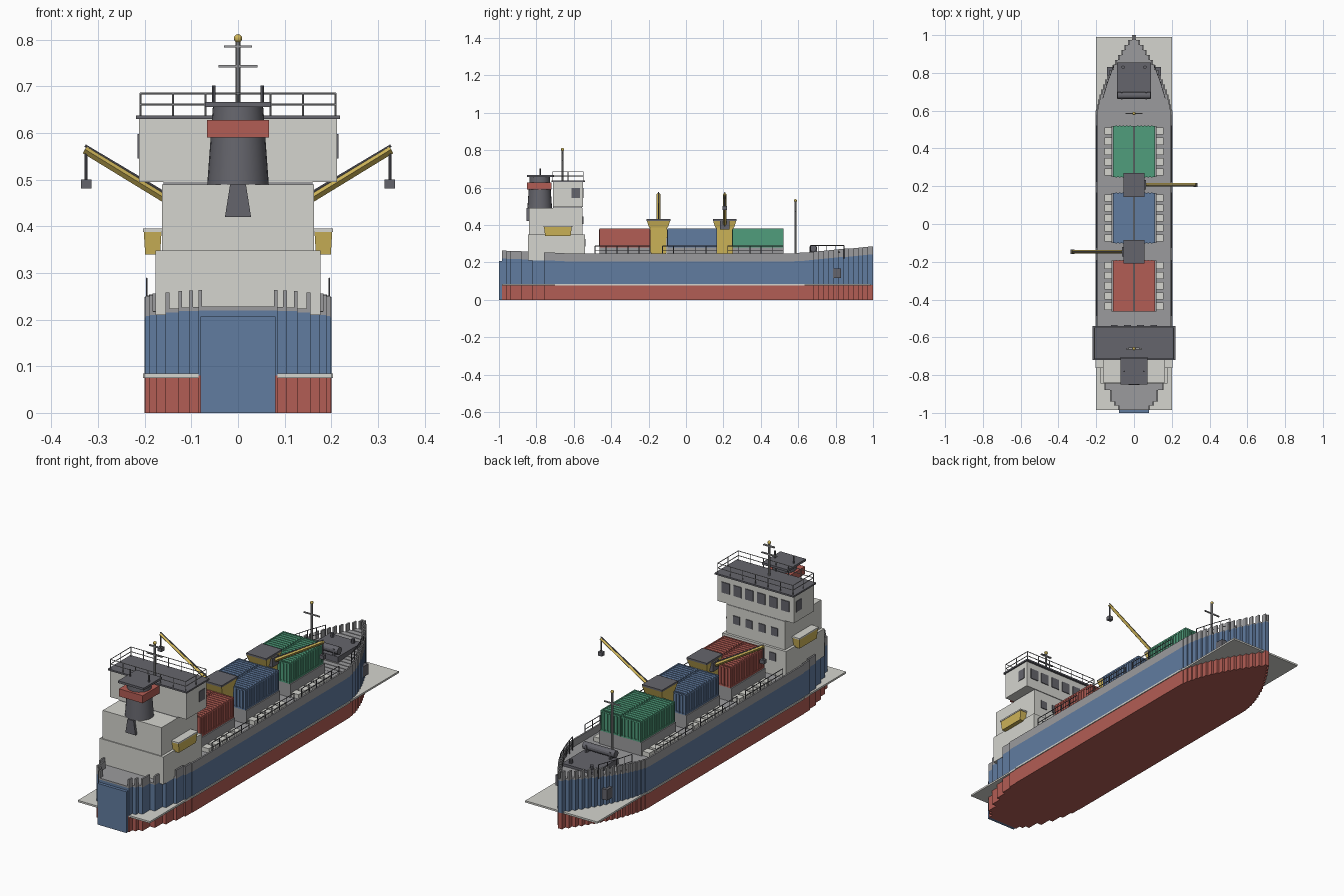
import bpy, bmesh
from mathutils import Vector, Matrix

if "Cube" in bpy.data.objects:
    bpy.data.objects.remove(bpy.data.objects["Cube"])


def paint(name, r, g, b):
    m = bpy.data.materials.new(name)
    m.use_nodes = True
    m.diffuse_color = (r, g, b, 1)
    m.node_tree.nodes["Principled BSDF"].inputs["Base Color"].default_value = (r, g, b, 1)
    return m


WHITE = paint("off white", .66, .66, .62)
BLUE = paint("hull blue", .12, .2, .35)
RED = paint("rust red", .45, .11, .09)
GREEN = paint("container green", .08, .34, .2)
YELLOW = paint("crane yellow", .62, .46, .1)
GREY = paint("deck grey", .33, .33, .34)
DARK = paint("dark grey", .13, .13, .15)


# One object made of boxes (x0, x1, y0, y1, z0, z1), rods (p, q, r) and cones
def part(name, mat, boxes=(), rods=(), sides=8):
    bm = bmesh.new()
    for x0, x1, y0, y1, z0, z1 in boxes:
        mx = Matrix.Translation(((x0 + x1) / 2, (y0 + y1) / 2, (z0 + z1) / 2))
        mx = mx @ Matrix.Diagonal((abs(x1 - x0), y1 - y0, z1 - z0, 1))
        bmesh.ops.create_cube(bm, size=1, matrix=mx)
    for rod in rods:
        p, q, r = Vector(rod[0]), Vector(rod[1]), rod[2]
        top = rod[3] if len(rod) > 3 else r
        turn = (q - p).to_track_quat('Z', 'Y').to_matrix().to_4x4()
        bmesh.ops.create_cone(bm, cap_ends=True, segments=sides, radius1=r, radius2=top,
                              depth=(q - p).length, matrix=Matrix.Translation((p + q) / 2) @ turn)
    me = bpy.data.meshes.new(name)
    bm.to_mesh(me)
    bm.free()
    me.materials.append(mat)
    ob = bpy.data.objects.new(name, me)
    bpy.context.scene.collection.objects.link(ob)
    return ob


def frustum(name, mat, x, y, z0, z1, low, high):
    ob = part(name, mat, [(x - low[0], x + low[0], y - low[1], y + low[1], z0, z1)])
    for v in ob.data.vertices:
        if v.co.z > (z0 + z1) / 2:
            v.co.x = x + (v.co.x - x) * high[0] / low[0]
            v.co.y = y + (v.co.y - y) * high[1] / low[1]
    return ob


def ball(name, mat, x, y, z, r):
    ob = part(name, mat)
    bm = bmesh.new()
    bmesh.ops.create_uvsphere(bm, u_segments=12, v_segments=8, radius=r,
                              matrix=Matrix.Translation((x, y, z)))
    bm.to_mesh(ob.data)
    bm.free()


# Hull in stepped slices: (y0, y1, half width, top of the blue)
cuts = [-.985, -.96, -.94, -.88, -.82, -.76, -.70, -.65]
halves = [.085, .105, .128, .155, .175, .19, .198]
slices = [(a, b, w, .205 + .015 * (-.65 - a) / .335) for a, b, w in zip(cuts, cuts[1:], halves)]
slices.append((-.65, .58, .2, .205))
N = 16
for i in range(N):
    t = (i + .4) / N
    slices.append((.58 + .42 * i / N, .58 + .42 * (i + 1) / N,
                   max(.01, .2 * (1 - t ** 1.6)), .205 + .038 * t))
part("lower_hull", RED, [(-w, w, a, b, 0, .08) for a, b, w, h in slices])
part("upper_hull", BLUE, [(-w, w, a, b, .08, h) for a, b, w, h in slices])
part("deck", GREY, [(-w, w, a, b, h, h + .008) for a, b, w, h in slices])
part("bulwark", GREY, [(s * (w - .008), s * w, a, b, h, h + .043)
                       for a, b, w, h in slices for s in (-1, 1)])
part("transom", BLUE, [(-.08, .08, -1, -.985, 0, .207)])
part("waterline_plate", WHITE, [(-.2, .2, -.985, .99, .075, .084),
                                (-.204, .204, -.65, .6, .075, .084)])
part("anchor", DARK, [(s * .115, s * .143, .787, .83, .115, .168) for s in (-1, 1)])


# Railing along a path with a post at every spacing
def railing(name, path, z0, z1, gap, mat=DARK, r=.002):
    rods = []
    for (ax, ay), (bx, by) in zip(path, path[1:]):
        a, b = Vector((ax, ay, 0)), Vector((bx, by, 0))
        for z in (z1, (z0 + z1) / 2):
            rods.append((a + Vector((0, 0, z)), b + Vector((0, 0, z)), r))
        n = max(1, round((b - a).length / gap))
        for i in range(n + 1):
            p = a.lerp(b, i / n)
            rods.append((p + Vector((0, 0, z0)), p + Vector((0, 0, z1)), r))
    part(name, mat, rods=rods, sides=6)


# Cargo: hatch, side slats, railings and ribbed containers
def container(name, mat, x0, x1, y0, y1):
    z0, z1, d = .28, .382, .003
    boxes = [(x0 + d, x1 - d, y0 + d, y1 - d, z0, z1 - d)]
    for a in (x0, x1 - .008):
        for b in (y0, y1 - .008):
            boxes.append((a, a + .008, b, b + .008, z0, z1))
    for z in (z0, z1 - .008):
        boxes += [(x0, x0 + .007, y0, y1, z, z + .008), (x1 - .007, x1, y0, y1, z, z + .008),
                  (x0, x1, y0, y0 + .007, z, z + .008), (x0, x1, y1 - .007, y1, z, z + .008)]
    for i in range(1, 14):
        y = y0 + (y1 - y0) * i / 14
        boxes.append((x0, x1, y - .004, y + .004, z0, z1 - .001))
    for i in range(1, 6):
        x = x0 + (x1 - x0) * i / 6
        boxes.append((x - .004, x + .004, y0 - .002, y1 + .002, z0 + .004, z1 - .006))
    part(name, mat, boxes)


for label, mat, y0, y1 in (("red", RED, -.462, -.192), ("blue", BLUE, -.1, .165),
                           ("green", GREEN, .248, .52)):
    part(label + "_hatch", GREY, [(-.118, .118, y0, y1, .21, .28)])
    step = (y1 - y0) / 5
    part(label + "_deck_slats", WHITE, [(s * .118, s * .156, y0 + i * step + .008,
         y0 + (i + 1) * step - .008, .21, .235) for i in range(5) for s in (-1, 1)])
    for s, side in ((1, "left"), (-1, "right")):
        container(f"{label}_container_{side}", mat, *sorted((s * .002, s * .112)), y0, y1)
        railing(f"{label}_side_rail_{side}", [(s * .196, y0 - .025), (s * .196, y1)],
                .24, .288, .06)

# Deck cranes, one swung to each side
for s, y, side in ((1, .207, "left"), (-1, -.147, "right")):
    n = "crane_" + side
    frustum(n + "_pedestal", YELLOW, 0, y, .21, .385, (.04, .04), (.046, .046))
    frustum(n + "_house", YELLOW, 0, y, .385, .422, (.048, .05), (.056, .062))
    part(n + "_roof", DARK, [(-.056, .056, y - .063, y + .063, .422, .431)])
    part(n + "_jib_foot", DARK, [(s * .04, s * .064, y - .025, y + .025, .375, .42)])
    tip = Vector((s * .328, y, .565))
    part(n + "_jib", YELLOW, rods=[((s * .05, y, .395), tip, .0095)], sides=4)
    part(n + "_jib_cable", DARK, rods=[((s * .05, y, .408), tip + Vector((0, 0, .008)), .003)])
    part(n + "_hook", DARK, [(s * .314, s * .337, y - .011, y + .011, .481, .5)],
         [(tip - Vector((s * .002, 0, 0)), (s * .326, y, .49), .003)])

# Superstructure
part("lower_cabin", WHITE, [(-.177, .177, -.845, -.54, .21, .348)])
part("middle_cabin", WHITE, [(-.163, .163, -.84, -.553, .348, .49)])
part("bridge", WHITE, [(-.212, .212, -.712, -.552, .495, .63)])
part("bridge_floor", GREY, [(-.16, .16, -.71, -.555, .49, .495)])
part("bridge_roof", DARK, [(-.219, .219, -.72, -.54, .63, .638)])
railing("roof_rail", [(-.209, -.713), (-.209, -.55), (.209, -.55), (.209, -.713), (-.209, -.713)],
        .638, .685, .07, GREY)
panes = [(x - .022, x + .022, -.554, -.548, .545, .598) for x in
         [(-2.5 + i) * .066 for i in range(6)]]
panes += [(x - .018, x + .018, -.556, -.549, .405, .445) for x in (-.105, -.035, .035, .105)]
panes += [(x - .018, x + .018, -.543, -.536, .285, .325) for x in (-.105, -.035, .035, .105)]
panes += [(s * .208, s * .215, y - .022, y + .022, .545, .598) for s in (-1, 1) for y in (-.59,)]
part("windows", DARK, panes)

# Lifeboats
for s, side in ((1, "left"), (-1, "right")):
    frustum("lifeboat_" + side, YELLOW, s * .183, -.685, .34, .388, (.016, .068), (.019, .074))
    part("lifeboat_cover_" + side, WHITE, [(s * .163, s * .204, -.762, -.608, .388, .395)])

# Funnel
funnel = part("funnel", DARK, rods=[((0, -.782, .49), (0, -.782, .656), .066, .054)], sides=24)
part("funnel_band", RED, [(-.066, .066, -.85, -.718, .59, .628)])
part("funnel_cap", DARK, [(-.071, .071, -.85, -.705, .656, .667)],
     [((s * .052, -.78, .66), (s * .052, -.78, .702), .004) for s in (-1, 1)])
frustum("funnel_casing", DARK, 0, -.843, .42, .49, (.028, .01), (.017, .01))

# Masts
part("main_mast", GREY, [(-.042, .042, -.664, -.656, .741, .746),
                         (-.03, .03, -.665, -.655, .783, .788)],
     [((0, -.66, .635), (0, -.66, .797), .005)])
ball("main_mast_light", YELLOW, 0, -.66, .803, .009)
part("fore_mast", GREY, [(-.045, .045, .582, .588, .468, .474)],
     [((0, .585, .21), (0, .585, .527), .006)])
ball("fore_mast_light", YELLOW, 0, .585, .53, .008)

# Forecastle gear
part("forecastle_platform", DARK, [(-.09, .09, .665, .855, .215, .25)])
part("windlass", DARK, [(s * .062, s * .07, .66, .7, .25, .285) for s in (-1, 1)],
     [((-.088, 0.68, .275), (.088, .68, .275), .018)], sides=14)
part("bollards", DARK, rods=[((s * .058, .83, .24), (s * .058, .83, .27), .009) for s in (-1, 1)])
for s, side in ((1, "left"), (-1, "right")):
    railing("bow_rail_" + side, [(s * .165, .665), (s * .14, .75), (s * .105, .845)],
            .22, .29, .05)
for ob in (funnel, bpy.data.objects["windlass"]):
    for p in ob.data.polygons:
        p.use_smooth = len(p.vertices) == 4 and ob is funnel
